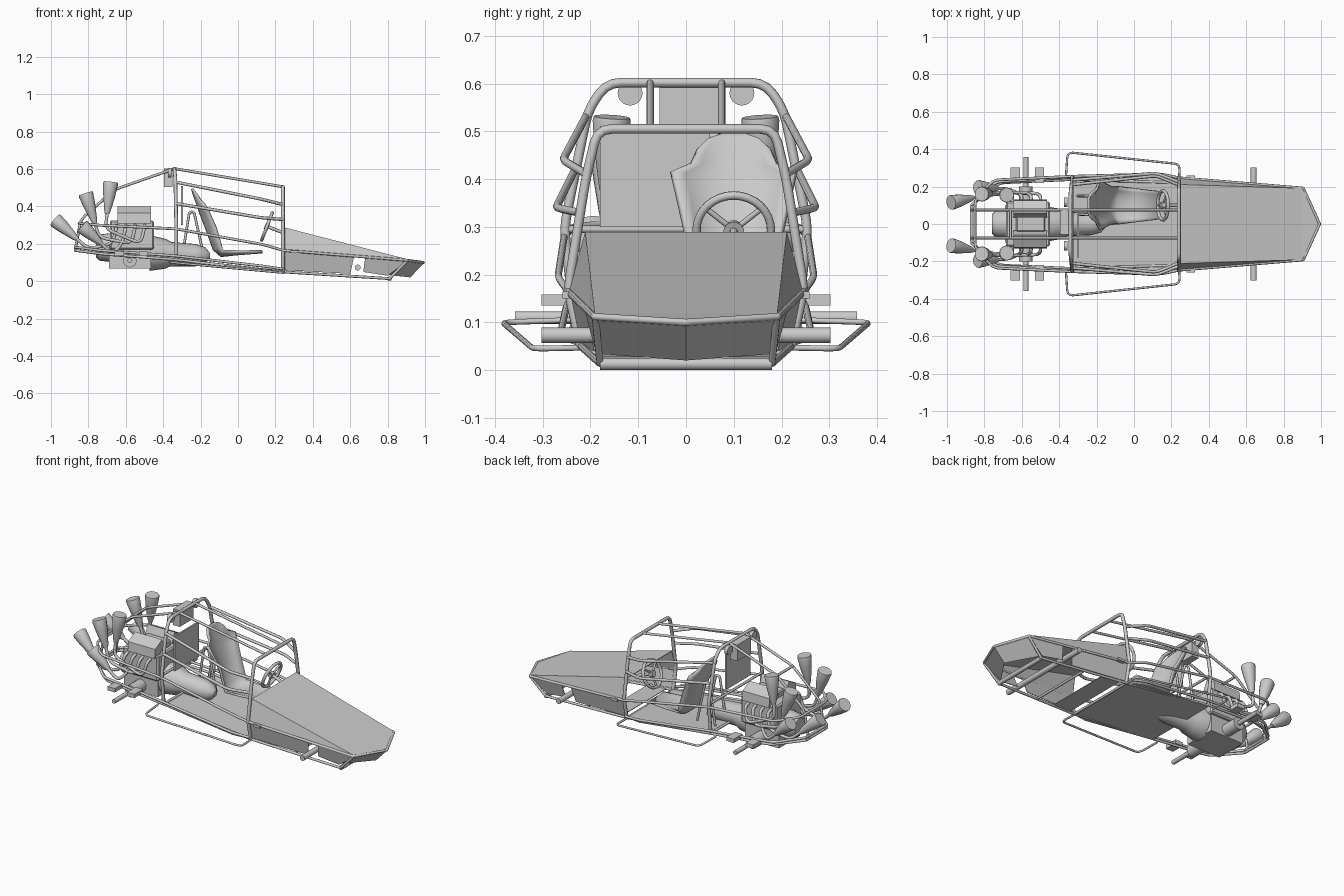
import bpy, bmesh, math
from mathutils import Vector

if "Cube" in bpy.data.objects:
    bpy.data.objects.remove(bpy.data.objects["Cube"])

R = 0.0075


def add_mesh(name, verts, faces, smooth=None, thick=0):
    me = bpy.data.meshes.new(name)
    me.from_pydata([tuple(v) for v in verts], [], faces)
    bm = bmesh.new()
    bm.from_mesh(me)
    bmesh.ops.recalc_face_normals(bm, faces=bm.faces)
    bm.to_mesh(me)
    bm.free()
    ob = bpy.data.objects.new(name, me)
    bpy.context.collection.objects.link(ob)
    if smooth:
        me.shade_smooth()
        me.set_sharp_from_angle(angle=math.radians(smooth))
    if thick:
        m = ob.modifiers.new("thickness", 'SOLIDIFY')
        m.thickness = thick
        m.offset = 0
    return ob


def fillet(pts, d):
    # round each inner corner of a path
    pts = [Vector(p) for p in pts]
    out = [pts[0]]
    for a, b, c in zip(pts, pts[1:], pts[2:]):
        k = min(d, (a - b).length * .45, (c - b).length * .45)
        p, q = b + (a - b).normalized() * k, b + (c - b).normalized() * k
        out += [p * (1 - t) ** 2 + b * 2 * t * (1 - t) + q * t * t for t in (0, .33, .67, 1)]
    return out + [pts[-1]]


def tube(name, pts, r=R, mirror=False, bend=.03):
    cu = bpy.data.curves.new(name, 'CURVE')
    cu.dimensions = '3D'
    cu.bevel_depth = r
    cu.bevel_resolution = 2
    cu.use_fill_caps = True
    path = fillet(pts, bend)
    for s in ((1, -1) if mirror else (1,)):
        sp = cu.splines.new('POLY')
        sp.points.add(len(path) - 1)
        for p, v in zip(sp.points, path):
            p.co = (v.x, v.y * s, v.z, 1)
            p.radius = 1
    ob = bpy.data.objects.new(name, cu)
    bpy.context.collection.objects.link(ob)
    return ob


def across(half):
    # complete a half path with its mirror image in y
    return half + [(x, -y, z) for x, y, z in reversed(half) if abs(y) > 1e-6]


def lathe(name, a, b, prof, n=16):
    a, b = Vector(a), Vector(b)
    q = (b - a).to_track_quat('Z', 'Y')
    L = (b - a).length
    vs = [a + q @ Vector((r * math.cos(i * math.tau / n), r * math.sin(i * math.tau / n), t * L))
          for t, r in prof for i in range(n)]
    fs = [(j * n + i, j * n + (i + 1) % n, (j + 1) * n + (i + 1) % n, (j + 1) * n + i)
          for j in range(len(prof) - 1) for i in range(n)]
    fs += [tuple(range(n)), tuple(range(len(vs) - n, len(vs)))]
    return add_mesh(name, vs, fs, 40)


def box(name, x, y, z, bevel=0):
    vs = [(i, j, k) for i in x for j in y for k in z]
    ob = add_mesh(name, vs, [(0, 1, 3, 2), (4, 5, 7, 6), (0, 1, 5, 4), (2, 3, 7, 6), (0, 2, 6, 4), (1, 3, 7, 5)])
    if bevel:
        ob.modifiers.new("bevel", 'BEVEL').width = bevel
    return ob


# roll cage hoops
tube("main_hoop", across([(-.33, .235, .115), (-.33, .255, .3), (-.335, .205, .545), (-.34, .165, .602), (-.34, 0, .602)]), .01)
tube("front_hoop", across([(.24, .22, .05), (.24, .247, .17), (.24, .21, .4), (.24, .185, .505), (.24, 0, .505)]), .01)

# rails, braces and side bars, all mirrored
tube("bottom_rail", [(.81, .18, .014), (.24, .22, .05), (-.33, .238, .115), (-.72, .22, .145), (-.87, .1, .165)], R, True)
tube("sill_rail", [(.24, .235, .065), (.14, .262, .08), (-.33, .25, .135), (-.74, .225, .165), (-.87, .1, .182)], R, True)
tube("roof_rail", [(-.34, .075, .602), (.24, .075, .505)], R, True)
tube("upper_side_bar", [(-.333, .21, .53), (.12, .258, .44), (.24, .208, .41)], .0085, True)
tube("lower_side_bar", [(-.33, .235, .415), (.12, .272, .34), (.24, .225, .33)], .0085, True)
tube("rear_brace", [(-.34, .075, .602), (-.66, .075, .49), (-.84, .075, .33), (-.87, .075, .17)], R, True)
tube("mid_rail", across([(.24, .247, .165), (.14, .268, .195), (-.33, .255, .28), (-.75, .235, .3), (-.85, .13, .31), (-.85, 0, .31)]))
tube("nose_rail", across([(.24, .247, .165), (.905, .192, .112), (1 - R, 0, .1)]), R, False, .004)
tube("nerf_bar", [(.24, .22, .047), (.245, .32, .045), (-.355, .384, .1), (-.365, .24, .105)], .006, True)
tube("nose_upright", [(.81, .18, .014), (.905, .19, .11)], R, True)

# cross tubes
for name, x, y, z in (("rear_low_cross", -.87, .1, .165), ("rear_high_cross", -.87, .1, .182),
                      ("hoop_low_cross", -.33, .238, .115), ("seat_cross", -.33, .25, .295),
                      ("front_low_cross", .24, .22, .05), ("nose_mid_cross", .52, .2, .034),
                      ("brace_cross", -.66, .075, .49)):
    tube(name, [(x, -y, z), (x, y, z)])
tube("front_bumper", [(.81, -.18, .013), (.81, .18, .013)], .013)

# hood and nose skin
hood = [(.24, .21, .288), (.9, .19, .118), (.24, .243, .165), (.905, .19, .108), (.8, .175, .035)]
hv = [v for p in hood for v in (p, (p[0], -p[1], p[2]))] + [(.995, 0, .1), (.92, 0, .022)]
add_mesh("hood", hv, [(0, 1, 3, 2), (0, 2, 6, 4), (1, 3, 7, 5), (2, 3, 10), (2, 10, 6), (3, 10, 7),
                      (6, 10, 11, 8), (7, 10, 11, 9)], None, .004)
for s in (1, -1):
    add_mesh("lower_side_panel", [(.24, .24 * s, .16), (.62, .21 * s, .13), (.6, .19 * s, .04), (.24, .22 * s, .06)],
             [(0, 1, 2, 3)], None, .004)
    add_mesh("nose_side_panel", [(.68, .21 * s, .125), (.905, .19 * s, .108), (.8, .178 * s, .03), (.67, .19 * s, .05)],
             [(0, 1, 2, 3)], None, .004)

# floor pans
add_mesh("floor", [(-.33, -.238, .11), (-.33, .238, .11), (.14, .25, .062), (.24, .22, .052), (.24, -.22, .052), (.14, -.25, .062)],
         [(0, 1, 2, 3, 4, 5)], None, .006)
add_mesh("pedal_floor", [(.28, -.21, .048), (.28, .21, .048), (.4, .205, .042), (.4, -.205, .042)], [(0, 1, 2, 3)], None, .004)

# axles, hubs and suspension pads
lathe("front_axle", (.64, -.302, .073), (.64, .302, .073), [(0, .016), (1, .016)])
lathe("rear_axle", (-.578, -.358, .11), (-.578, .358, .11), [(0, .013), (1, .013)])
lathe("rear_hub", (-.578, -.2, .11), (-.578, .2, .11), [(0, .036), (1, .036)])
for s in (1, -1):
    for x in (-.635, -.505):
        box("suspension_pad", (x - .025, x + .025), (s * .22, s * .302), (.135, .158))
    box("side_bracket", (.28, .325), (s * .235, s * .258), (.15, .165))

# engine
box("sump", (-.69, -.465), (-.1, .1), (.068, .19))
box("engine_block", (-.685, -.45), (-.12, .12), (.17, .325), .008)
box("intake", (-.63, -.475), (-.04, .04), (.32, .36), .006)
for s in (1, -1):
    vs = [(x, s * y, z) for x in (-.645, -.465) for y, z in ((.035, .34), (.13, .31), (.125, .365), (.06, .4))]
    add_mesh("valve_cover", vs, [(0, 1, 2, 3), (4, 5, 6, 7), (0, 1, 5, 4), (1, 2, 6, 5), (2, 3, 7, 6), (3, 0, 4, 7)])
lathe("clutch_housing", (-.76, 0, .18), (-.66, 0, .18), [(0, .05), (.2, .07), (1, .08)], 20)
lathe("gearbox", (-.47, 0, .15), (-.15, 0, .135),
      [(0, .095), (.25, .08), (.35, .065), (.75, .06), (.92, .045), (1, .015)], 20)

# header pipes and megaphones, four per side
for i, (tip, mouth) in enumerate([((-.86, .14, .225), (-.978, .115, .328)), ((-.73, .19, .2), (-.835, .195, .295)),
                                  ((-.765, .165, .31), (-.815, .16, .47)), ((-.7, .165, .36), (-.68, .155, .53))]):
    px = -.65 + .05 * i
    low = Vector(tip) + (Vector(tip) - Vector(mouth)).normalized() * .08
    tube("header_pipe", [(px, .11, .3), (px, .15, .29), (px - .02, .165, .2), tuple(low), tip], .009, True, .04)
    for s in (1, -1):
        lathe("megaphone", (tip[0], s * tip[1], tip[2]), (mouth[0], s * mouth[1], mouth[2]),
              [(0, .012), (.12, .018), (.6, .033), (.95, .04), (1, .038)])

# lights and panels behind the cockpit
box("roof_panel", (-.395, -.35), (-.055, .075), (.505, .603))
for s in (1, -1):
    lathe("rear_lamp", (-.375, s * .117, .58), (-.355, s * .117, .58), [(0, .026), (1, .026)], 20)
box("firewall_panel", (-.305, -.295), (-.18, .05), (.3, .51))
for name, y in (("seat_support_inner", .05), ("seat_support_outer", .15)):
    tube(name, [(-.3, y, .12), (-.26, y, .37), (-.235, y, .37), (-.18, y, .12)], .007, False, .01)

# bucket seat: x, z, half width, bolster depth
rows = [(.13, .155, .075, .005), (0, .145, .09, .015), (-.09, .135, .1, .03), (-.13, .17, .1, .045),
        (-.165, .27, .1, .05), (-.2, .36, .12, .045), (-.215, .405, .13, .035), (-.222, .425, .088, .025),
        (-.235, .46, .075, .015), (-.242, .482, .055, .005), (-.246, .494, .025, 0)]
vs, n = [], 11
for i, (x, z, w, d) in enumerate(rows):
    a, b = rows[max(i - 1, 0)], rows[min(i + 1, len(rows) - 1)]
    t = Vector((b[0] - a[0], b[1] - a[1])).normalized()
    for j in range(n):
        u = 2 * j / (n - 1) - 1
        k = d * abs(u) ** 2.5
        vs.append((x + t.y * k, .1 + u * w, z - t.x * k))
add_mesh("seat", vs, [(i * n + j, i * n + j + 1, (i + 1) * n + j + 1, (i + 1) * n + j)
                      for i in range(len(rows) - 1) for j in range(n - 1)], 60, .012)

# steering wheel and column
c, nrm = Vector((.155, .1, .293)), Vector((-.93, 0, .36)).normalized()
up, side = Vector((.36, 0, .93)).normalized(), Vector((0, 1, 0))
at = lambda a, r: c + side * (r * math.cos(a)) + up * (r * math.sin(a))
tube("wheel_rim", [at(i * math.tau / 32, .078) for i in range(33)], .009, False, .001)
for a in (math.radians(40), math.radians(140), math.radians(270)):
    tube("wheel_spoke", [c, at(a, .08)], .006)
lathe("wheel_hub", c - nrm * .01, c + nrm * .012, [(0, .022), (1, .018)])
tube("steering_column", [c, c - nrm * .12], .009)
